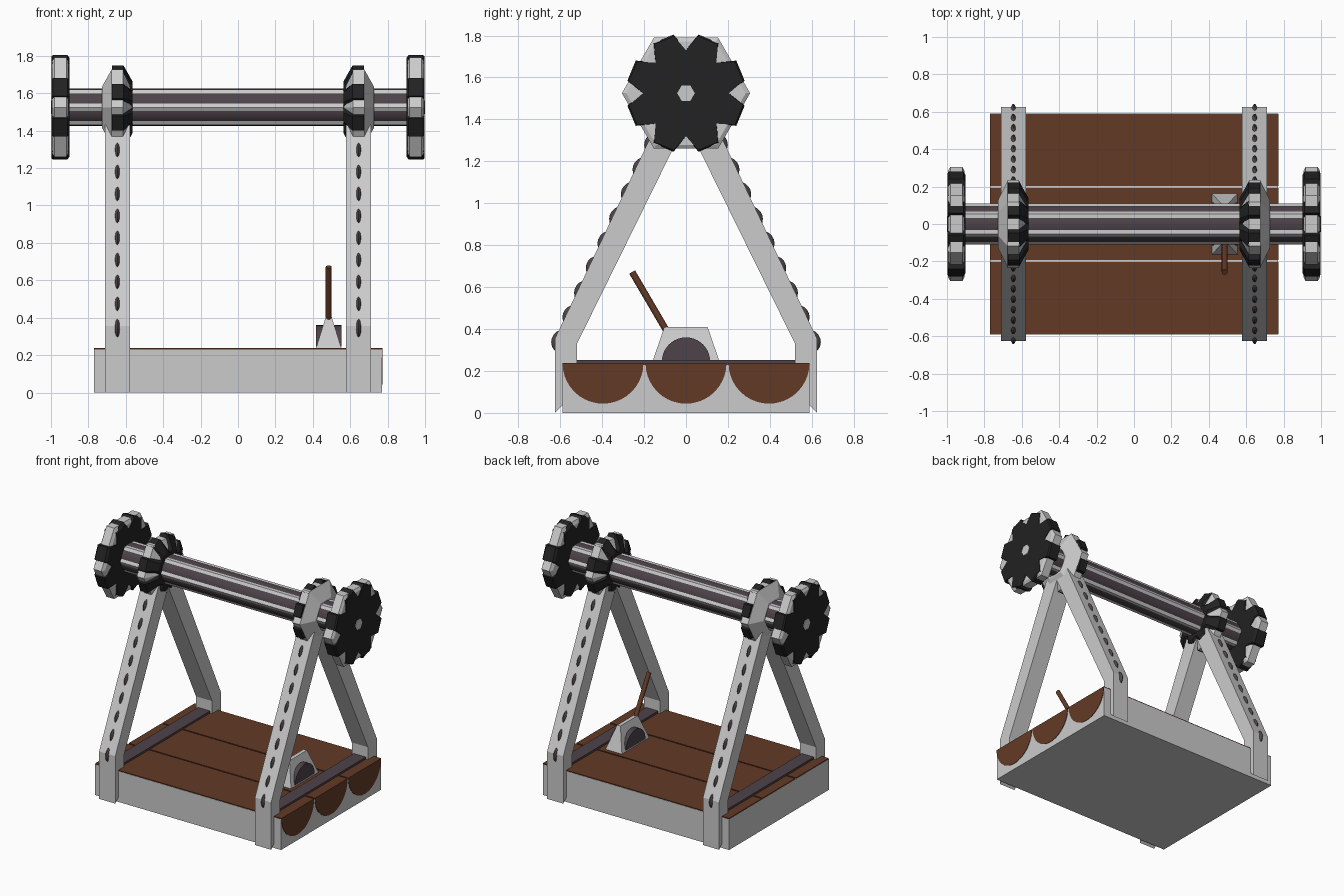
import bpy, bmesh, math
from mathutils import Vector

if "Cube" in bpy.data.objects:
    bpy.data.objects.remove(bpy.data.objects["Cube"])

def material(name, rgb):
    m = bpy.data.materials.new(name)
    m.diffuse_color = (*rgb, 1)
    m.use_nodes = True
    m.node_tree.nodes["Principled BSDF"].inputs["Base Color"].default_value = m.diffuse_color
    return m

GREY = material("light grey", (0.60, 0.60, 0.60))
BROWN = material("wood brown", (0.125, 0.042, 0.019))
BLACK = material("black", (0.016, 0.016, 0.016))
PURPLE = material("dark purple grey", (0.075, 0.056, 0.066))
AXLE_Z = 1.525

def finish(name, bm, mat, smooth=False):
    bmesh.ops.recalc_face_normals(bm, faces=bm.faces)
    me = bpy.data.meshes.new(name)
    bm.to_mesh(me)
    bm.free()
    me.materials.append(mat)
    ob = bpy.data.objects.new(name, me)
    bpy.context.collection.objects.link(ob)
    if smooth:
        bpy.ops.object.select_all(action='DESELECT')
        ob.select_set(True)
        bpy.context.view_layer.objects.active = ob
        bpy.ops.object.shade_smooth_by_angle(angle=math.radians(40))
    return ob

def loft(name, rings, mat, smooth=False):
    """Bridge matching closed rings of points and cap both ends."""
    bm = bmesh.new()
    loops = [[bm.verts.new(p) for p in r] for r in rings]
    n = len(loops[0])
    for a, b in zip(loops, loops[1:]):
        for i in range(n):
            j = (i + 1) % n
            bm.faces.new((a[i], a[j], b[j], b[i]))
    bm.faces.new(loops[0])
    bm.faces.new(loops[-1])
    return finish(name, bm, mat, smooth)

def extrude_x(name, profile, x0, x1, mat, smooth=False):
    return loft(name, [[(x, y, z) for y, z in profile] for x in (x0, x1)], mat, smooth)

def box(name, x0, x1, y0, y1, z0, z1, mat):
    return extrude_x(name, [(y0, z0), (y1, z0), (y1, z1), (y0, z1)], x0, x1, mat)

def polygon(r, n, z=AXLE_Z):
    return [(r * math.cos(math.tau * i / n), z + r * math.sin(math.tau * i / n))
            for i in range(n)]

def gear(r, valley):
    """Eight-toothed outline around the axle."""
    pts = []
    for k in range(8):
        for da, rad in ((-10.5, r), (10.5, r), (22.5, valley)):
            a = math.radians(22.5 + 45 * k + da)
            pts.append((rad * math.cos(a), AXLE_Z + rad * math.sin(a)))
    return pts

def at(x, pts):
    return [(x, y, z) for y, z in pts]

# Platform: slab with three half-log planks
box("base_slab", -0.77, 0.77, -0.59, 0.59, 0, 0.23, GREY)
for cy in (-0.396, 0, 0.396):
    half = [(cy + 0.193 * math.cos(math.pi + math.pi * i / 20),
             0.237 + 0.193 * math.sin(math.pi + math.pi * i / 20)) for i in range(21)]
    extrude_x("half_log_plank", half, -0.769, 0.773, BROWN, True)

# Axle: hexagonal beam with a round core showing through its flats
extrude_x("axle_beam", polygon(0.109, 6), -0.95, 0.95, GREY)
extrude_x("axle_core", polygon(0.1, 24), -0.94, 0.94, PURPLE, True)

# A-frame outline: outer edge, then inner edge, mirrored in y
outer = [(-0.585, 0.04), (-0.625, 0), (-0.625, 0.355), (-0.115, 1.43)]
inner = [(0, 1.385), (-0.52, 0.33), (-0.52, 0.04)]
frame = (outer + [(-y, z) for y, z in reversed(outer)]
         + [(-y, z) for y, z in reversed(inner)] + inner[1:])

for s in (-1, 1):
    cx = 0.645 * s
    extrude_x("a_frame", frame, cx - 0.067, cx + 0.067, GREY)
    box("floor_rail", cx - 0.05, cx + 0.05, -0.52, 0.52, 0.2, 0.252, PURPLE)

    # Lens-shaped studs up the outer edges of the legs
    for side in (-1, 1):
        for i in range(9):
            z = 0.35 + i * 0.1175
            y = 0.625 - max(0, z - 0.355) / 2.108
            bm = bmesh.new()
            bmesh.ops.create_uvsphere(bm, u_segments=16, v_segments=10, radius=0.06)
            bmesh.ops.scale(bm, vec=(0.3, 1, 1), verts=bm.verts)
            bmesh.ops.translate(bm, vec=(cx, side * (y - 0.042), z - 0.012), verts=bm.verts)
            finish("leg_stud", bm, PURPLE, True)

    # Hub: hexagonal double cone with a toothed inner half
    loft("hub_hexagon", [at(cx + s * dx, polygon(r, 6)) for dx, r in
                         ((-0.078, 0.13), (-0.03, 0.234), (0.03, 0.234), (0.083, 0.125))], GREY)
    loft("hub_gear", [at(cx + s * dx, gear(r, v)) for dx, r, v in
                      ((-0.082, 0.14, 0.12), (-0.033, 0.228, 0.17),
                       (0.028, 0.228, 0.17))], BLACK)

    # End wheel: hexagonal block behind a toothed disc
    loft("wheel_hexagon", [at(s * x, polygon(r, 6)) for x, r in
                           ((0.905, 0.28), (0.918, 0.306), (0.982, 0.306), (0.994, 0.285))], GREY)
    loft("wheel_gear", [at(s * x, gear(r, 0.205)) for x, r in
                        ((0.9, 0.268), (0.912, 0.286), (0.988, 0.286), (0.998, 0.278))], BLACK)
    extrude_x("wheel_cap", polygon(0.042, 6), s * 0.99, s, GREY)

# Lever housing: tapered block with a round drum through it
lx = 0.485
def rect(hx, hy, z):
    return [(lx - hx, -hy, z), (lx + hx, -hy, z), (lx + hx, hy, z), (lx - hx, hy, z)]
loft("lever_housing", [rect(0.07, 0.165, 0.23), rect(0.014, 0.103, 0.41)], GREY)
drum = [(0.115 * math.cos(math.pi * i / 20), 0.245 + 0.115 * math.sin(math.pi * i / 20))
        for i in range(21)]
extrude_x("lever_drum", drum, lx - 0.069, lx + 0.069, PURPLE, True)

# Lever handle
a, b = Vector((lx, -0.08, 0.37)), Vector((lx, -0.257, 0.672))
u = Vector((1, 0, 0))
v = (b - a).normalized().cross(u)
loft("lever_handle", [[p + 0.016 * (u * math.cos(t) + v * math.sin(t))
                       for t in (math.tau * i / 12 for i in range(12))] for p in (a, b)],
     BROWN, True)
